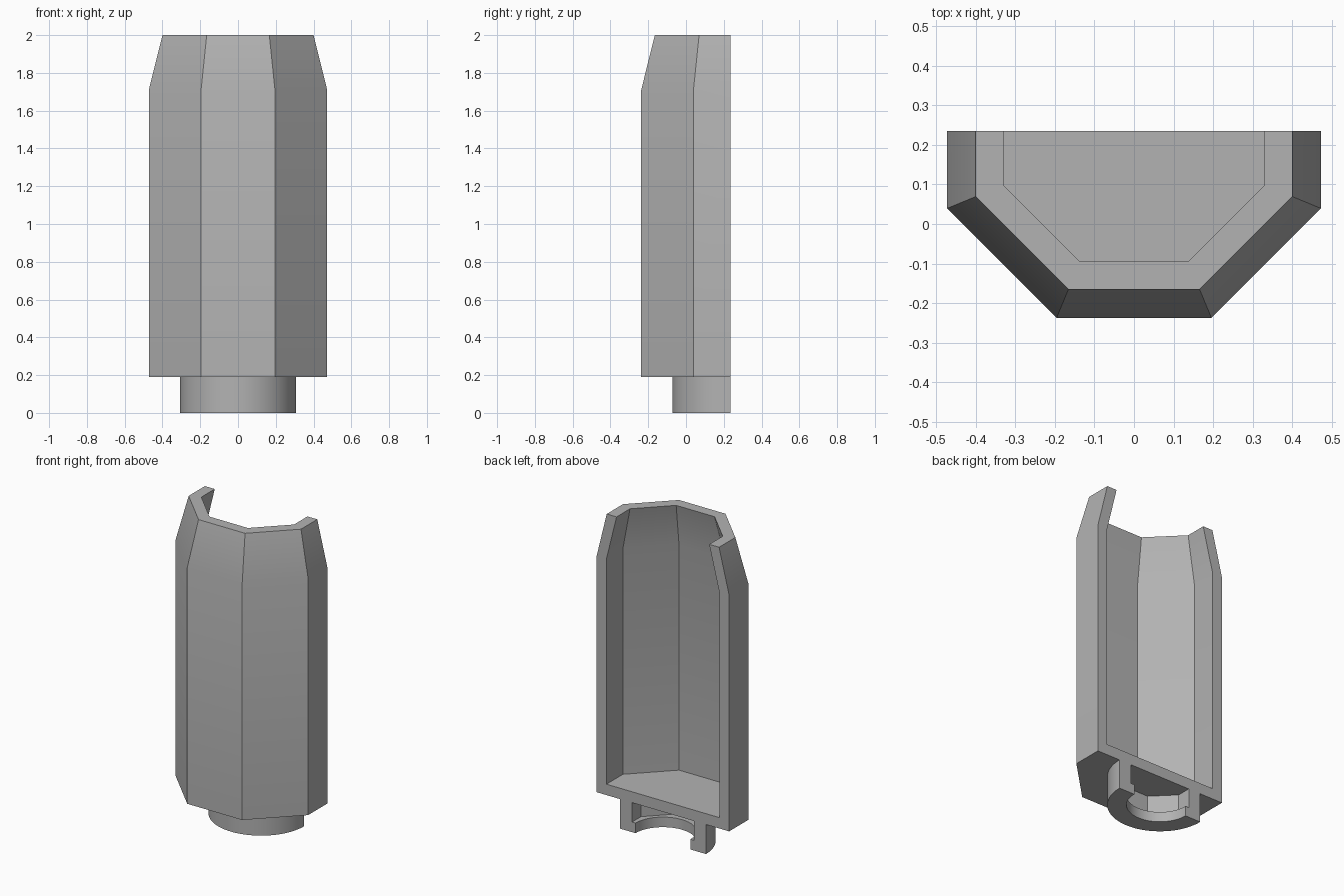
import bpy, bmesh
from math import cos, sin, radians, pi

if "Cube" in bpy.data.objects:
    bpy.data.objects.remove(bpy.data.objects["Cube"], do_unlink=True)

AXIS_Y = 0.235  # the split plane, which holds the axis

grey = bpy.data.materials.new("plain grey")
grey.use_nodes = True
grey.diffuse_color = (0.45, 0.45, 0.45, 1)
grey.node_tree.nodes["Principled BSDF"].inputs["Base Color"].default_value = grey.diffuse_color


def octagon_radius(apothem, degrees):
    off = (degrees + 22.5) % 45 - 22.5
    return apothem / cos(radians(off))


def half_turn(name, profile, angles):
    """Sweep a closed profile of (radius, z, octagonal) half way round the axis."""
    bm = bmesh.new()
    rings = []
    for a in angles:
        ring = []
        for r, z, octagonal in profile:
            d = octagon_radius(r, a) if octagonal else r
            ring.append(bm.verts.new((d * cos(radians(a)), AXIS_Y + d * sin(radians(a)), z)))
        rings.append(ring)
    n = len(profile)
    for p, q in zip(rings, rings[1:]):
        for i in range(n):
            j = (i + 1) % n
            if profile[i][0] + profile[j][0] > 0:
                bm.faces.new((p[i], p[j], q[j], q[i]))
    # flat faces on the split plane
    bm.faces.new(rings[0])
    bm.faces.new(rings[-1][::-1])
    bmesh.ops.remove_doubles(bm, verts=bm.verts, dist=0.0001)
    bmesh.ops.recalc_face_normals(bm, faces=bm.faces)
    mesh = bpy.data.meshes.new(name)
    bm.to_mesh(mesh)
    bm.free()
    mesh.materials.append(grey)
    ob = bpy.data.objects.new(name, mesh)
    bpy.context.collection.objects.link(ob)
    bpy.ops.object.select_all(action='DESELECT')
    ob.select_set(True)
    bpy.context.view_layer.objects.active = ob
    bpy.ops.object.shade_smooth_by_angle(angle=pi / 6)
    return ob


# Half octagonal shell with a floor and a tapered open top
wall = 0.07
outer = [(0, 0.19), (0.472, 0.19), (0.472, 1.71), (0.4, 2)]
inner = [(0.4 - wall, 2), (0.472 - wall, 1.71), (0.472 - wall, 0.26), (0, 0.26)]
half_turn("shell", [(r, z, True) for r, z in outer + inner],
          [180] + [202.5 + 45 * i for i in range(4)] + [360])

# Round collar with an octagonal pocket above a round lip
collar = [(0.307, 0, False), (0.307, 0.19, False), (0.22, 0.19, True),
          (0.22, 0.065, True), (0.195, 0.065, False), (0.195, 0, False)]
half_turn("collar", collar, [180 + 3.75 * i for i in range(49)])
